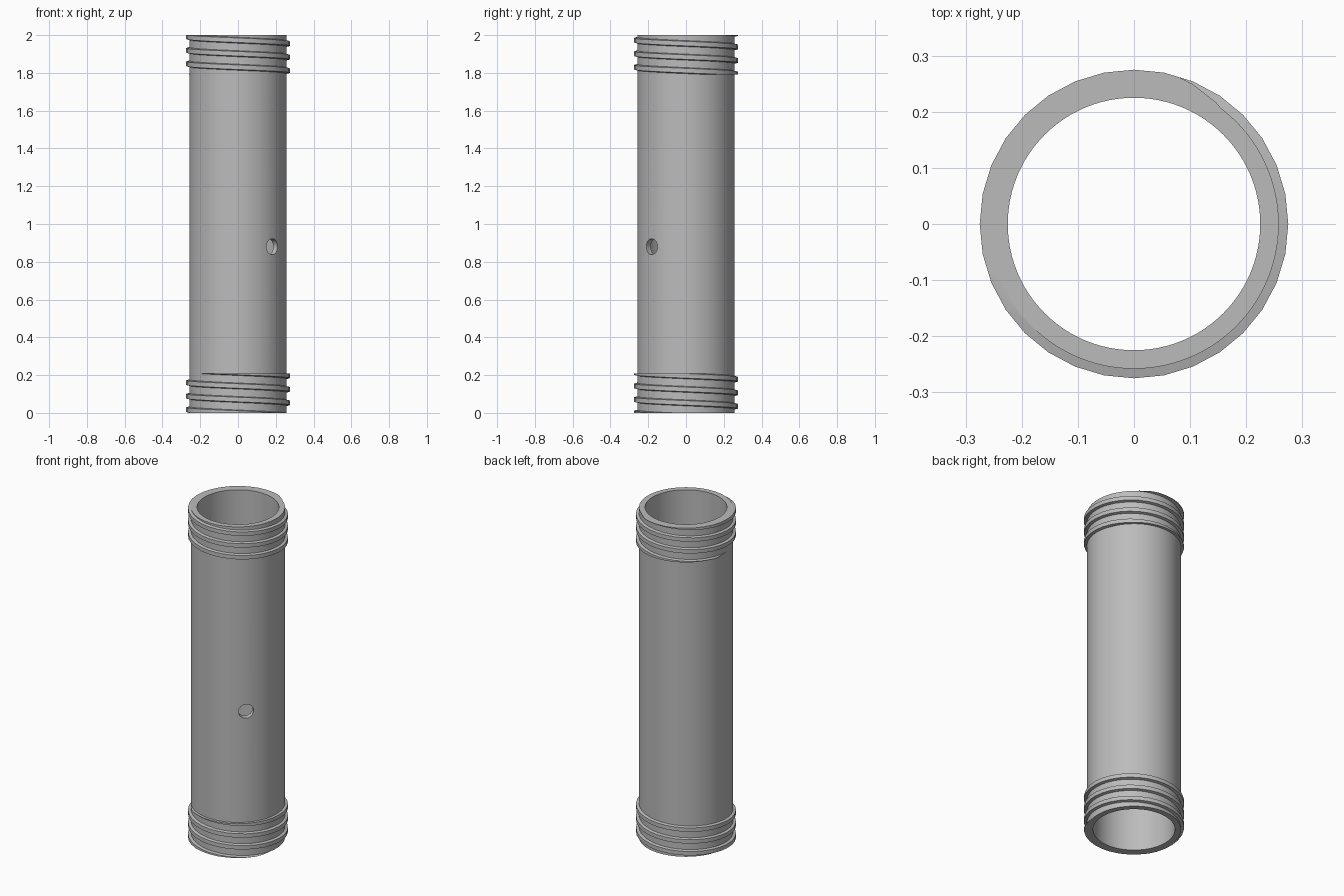
import bpy, bmesh
from math import pi, cos, sin, radians
from mathutils import Vector

cube = bpy.data.objects.get("Cube")
if cube:
    bpy.data.objects.remove(cube, do_unlink=True)

LENGTH, OUTER, INNER = 2.0, 0.258, 0.225
THREAD_R, PITCH, THREAD_LEN, STEPS = 0.275, 0.0715, 0.208, 32

grey = bpy.data.materials.new("plain grey")
grey.use_nodes = True
COLOUR = (0.5, 0.5, 0.5, 1)
grey.diffuse_color = COLOUR
grey.node_tree.nodes["Principled BSDF"].inputs["Base Color"].default_value = COLOUR


def finish(bm, name):
    bmesh.ops.recalc_face_normals(bm, faces=bm.faces)
    mesh = bpy.data.meshes.new(name)
    bm.to_mesh(mesh)
    bm.free()
    mesh.materials.append(grey)
    obj = bpy.data.objects.new(name, mesh)
    bpy.context.collection.objects.link(obj)
    return obj


def activate(obj):
    bpy.ops.object.select_all(action='DESELECT')
    obj.select_set(True)
    bpy.context.view_layer.objects.active = obj


def sweep(bm, rings, closed):
    """Join successive closed rings of vertices with quads."""
    count = len(rings)
    for i in range(count if closed else count - 1):
        a, b = rings[i], rings[(i + 1) % count]
        for j in range(len(a)):
            k = (j + 1) % len(a)
            bm.faces.new((a[j], a[k], b[k], b[j]))


# Hollow tube
def make_tube(segments=96):
    bm = bmesh.new()
    profile = [(INNER, 0), (OUTER, 0), (OUTER, LENGTH), (INNER, LENGTH)]
    rings = []
    for i in range(segments):
        a = 2 * pi * i / segments
        rings.append([bm.verts.new((r * cos(a), r * sin(a), z)) for r, z in profile])
    sweep(bm, rings, True)
    return finish(bm, "tube_body")


# Helical ridge, trimmed flat at both ends
def make_thread(name, z_low, z_start):
    z_high = z_low + THREAD_LEN
    bm = bmesh.new()
    profile = [(OUTER - 0.003, -0.017), (THREAD_R, -0.012),
               (THREAD_R, 0.012), (OUTER - 0.003, 0.017)]
    rings = []
    for i in range(-2 * STEPS, 5 * STEPS + 1):
        a = -2 * pi * i / STEPS
        z = z_start + PITCH * i / STEPS
        rings.append([bm.verts.new((r * cos(a), r * sin(a), z + h)) for r, h in profile])
    sweep(bm, rings, False)
    for z, up in ((z_low, -1), (z_high, 1)):
        geom = bm.verts[:] + bm.edges[:] + bm.faces[:]
        cut = bmesh.ops.bisect_plane(bm, geom=geom, dist=1e-6, plane_co=(0, 0, z),
                                     plane_no=(0, 0, up), clear_outer=True)
        edges = [e for e in cut["geom_cut"] if isinstance(e, bmesh.types.BMEdge)]
        bmesh.ops.triangle_fill(bm, edges=edges, use_beauty=True)
    return finish(bm, name)


tube = make_tube()

# Round side hole through one wall, on the front left
direction = Vector((1, -1, 0)).normalized()
bpy.ops.mesh.primitive_cylinder_add(vertices=32, radius=0.042, depth=0.2,
                                    location=direction * 0.25 + Vector((0, 0, 0.88)),
                                    rotation=direction.to_track_quat('Z', 'Y').to_euler())
cutter = bpy.context.object
cutter.name = "hole_cutter"
cutter.hide_render = True
cutter.data.materials.append(grey)
hole = tube.modifiers.new("side_hole", 'BOOLEAN')
hole.operation = 'DIFFERENCE'
hole.solver = 'EXACT'
hole.object = cutter
activate(tube)
bpy.ops.object.modifier_apply(modifier=hole.name)
bpy.data.objects.remove(cutter, do_unlink=True)

parts = [tube,
         make_thread("top_thread", LENGTH - THREAD_LEN, 1.812),
         make_thread("bottom_thread", 0, 0.053)]
for part in parts:
    activate(part)
    bpy.ops.object.shade_smooth_by_angle(angle=radians(30))
